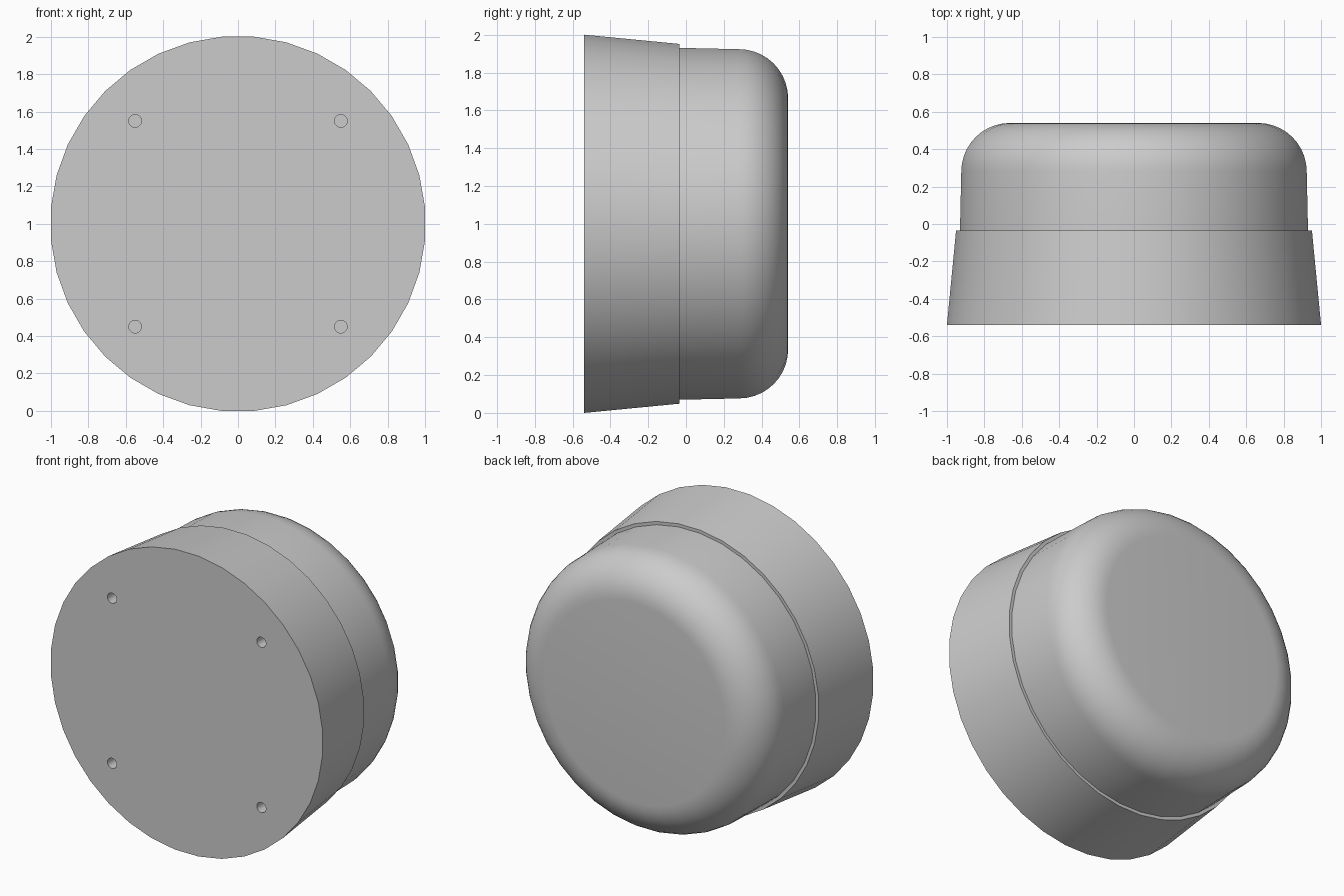
import bpy, bmesh
from math import sin, cos, pi, radians

cube = bpy.data.objects.get("Cube")
if cube:
    bpy.data.objects.remove(cube, do_unlink=True)

SIDES = 36
CENTRE_Z = 1.0

grey = bpy.data.materials.new("light_grey")
grey.use_nodes = True
grey.diffuse_color = (0.6, 0.6, 0.6, 1)
grey.node_tree.nodes["Principled BSDF"].inputs["Base Color"].default_value = (0.6, 0.6, 0.6, 1)


def lathe(name, profile, sides=SIDES, x=0, z=CENTRE_Z):
    """Closed solid turned about the y axis from (radius, y) points, front to back."""
    bm = bmesh.new()
    angles = [2 * pi * (i + 0.5) / sides for i in range(sides)]
    rings = [[bm.verts.new((x + r * cos(a), y, z + r * sin(a))) for a in angles]
             for r, y in profile]
    for a, b in zip(rings, rings[1:]):
        for i in range(sides):
            j = (i + 1) % sides
            bm.faces.new((a[i], a[j], b[j], b[i]))
    bm.faces.new(rings[0])
    bm.faces.new(rings[-1])
    bmesh.ops.recalc_face_normals(bm, faces=bm.faces[:])
    mesh = bpy.data.meshes.new(name)
    bm.to_mesh(mesh)
    bm.free()
    mesh.materials.append(grey)
    obj = bpy.data.objects.new(name, mesh)
    bpy.context.collection.objects.link(obj)
    return obj


def activate(obj):
    bpy.ops.object.select_all(action='DESELECT')
    obj.select_set(True)
    bpy.context.view_layer.objects.active = obj


# Tapered collar with a flat front
collar = lathe("collar", [(1.004, -0.54), (0.955, -0.035)])

# Four screw holes in the front
for sx in (-1, 1):
    for sz in (-1, 1):
        cutter = lathe("hole_cutter", [(0.034, -0.6), (0.034, -0.44)], 24,
                       sx * 0.55, CENTRE_Z + sz * 0.55)
        cutter.hide_render = True
        cut = collar.modifiers.new("screw_hole", 'BOOLEAN')
        cut.operation = 'DIFFERENCE'
        cut.solver = 'EXACT'
        cut.object = cutter
        activate(collar)
        bpy.ops.object.modifier_apply(modifier=cut.name)
        bpy.data.objects.remove(cutter, do_unlink=True)

# Rounded cap behind the collar
FILLET = 0.26
arc = [radians(90 * i / 10) for i in range(11)]
cap = lathe("rounded_cap", [(0.934, -0.035)] + [
    (0.927 - FILLET + FILLET * cos(a), 0.54 - FILLET + FILLET * sin(a)) for a in arc])

for part in (collar, cap):
    activate(part)
    bpy.ops.object.shade_smooth_by_angle(angle=radians(30))
